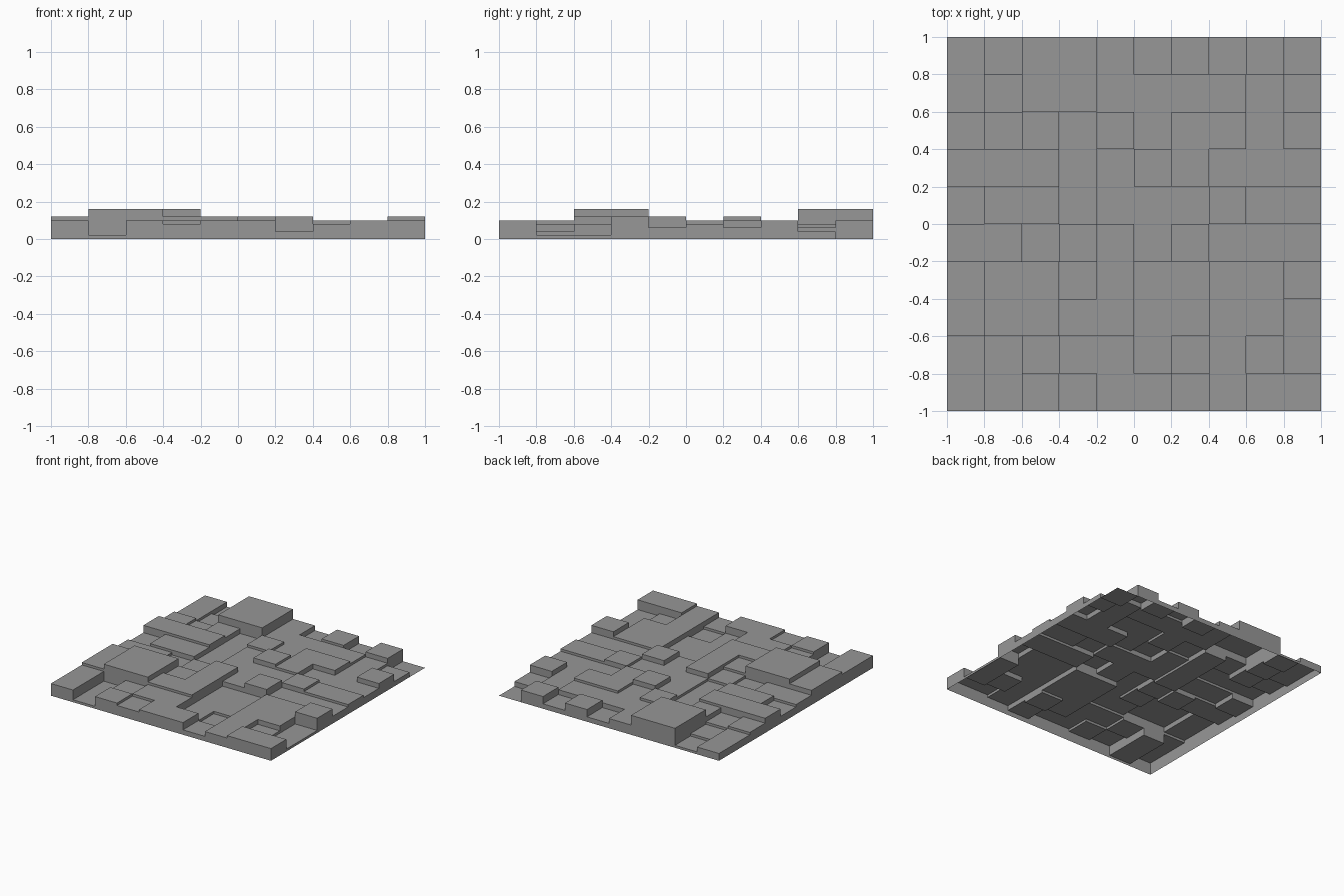
import bpy, bmesh

if "Cube" in bpy.data.objects:
    bpy.data.objects.remove(bpy.data.objects["Cube"])

# Height of each tile in steps of 0.02, front row (-y) first, left to right
ROWS = ["5154552455",
        "5145521421",
        "6886622441",
        "6885622446",
        "4434646333",
        "3553444544",
        "6663465333",
        "4353545535",
        "3288444432",
        "3188425250"]
N, CELL, STEP = 10, 0.2, 0.02


def height(i, j):
    if 0 <= i < N and 0 <= j < N:
        return int(ROWS[j][i]) * STEP
    return 0.0


bm = bmesh.new()


def quad(*pts):
    bm.faces.new([bm.verts.new(p) for p in pts])


def wall(a, b, low, high, flip):
    pts = [(*a, low), (*b, low), (*b, high), (*a, high)]
    quad(*(pts[::-1] if flip else pts))


# Flat tile tops
for j in range(N):
    for i in range(N):
        x, y, z = -1 + i * CELL, -1 + j * CELL, height(i, j)
        quad((x, y, z), (x + CELL, y, z), (x + CELL, y + CELL, z), (x, y + CELL, z))

# Vertical steps between tiles and the outer skirt; the underside stays open
for k in range(N + 1):
    for m in range(N):
        e, s = -1 + k * CELL, -1 + m * CELL
        a, b = height(k - 1, m), height(k, m)
        if a != b:
            wall((e, s), (e, s + CELL), min(a, b), max(a, b), b > a)
        a, b = height(m, k - 1), height(m, k)
        if a != b:
            wall((s, e), (s + CELL, e), min(a, b), max(a, b), a > b)

bmesh.ops.remove_doubles(bm, verts=bm.verts[:], dist=0.0005)
mesh = bpy.data.meshes.new("stepped_panel")
bm.to_mesh(mesh)
bm.free()

# Mid-grey finish
grey = bpy.data.materials.new("mid_grey")
grey.diffuse_color = (0.31, 0.31, 0.31, 1)
grey.use_nodes = True
grey.node_tree.nodes["Principled BSDF"].inputs["Base Color"].default_value = grey.diffuse_color
mesh.materials.append(grey)

panel = bpy.data.objects.new("stepped_panel", mesh)
bpy.context.collection.objects.link(panel)
